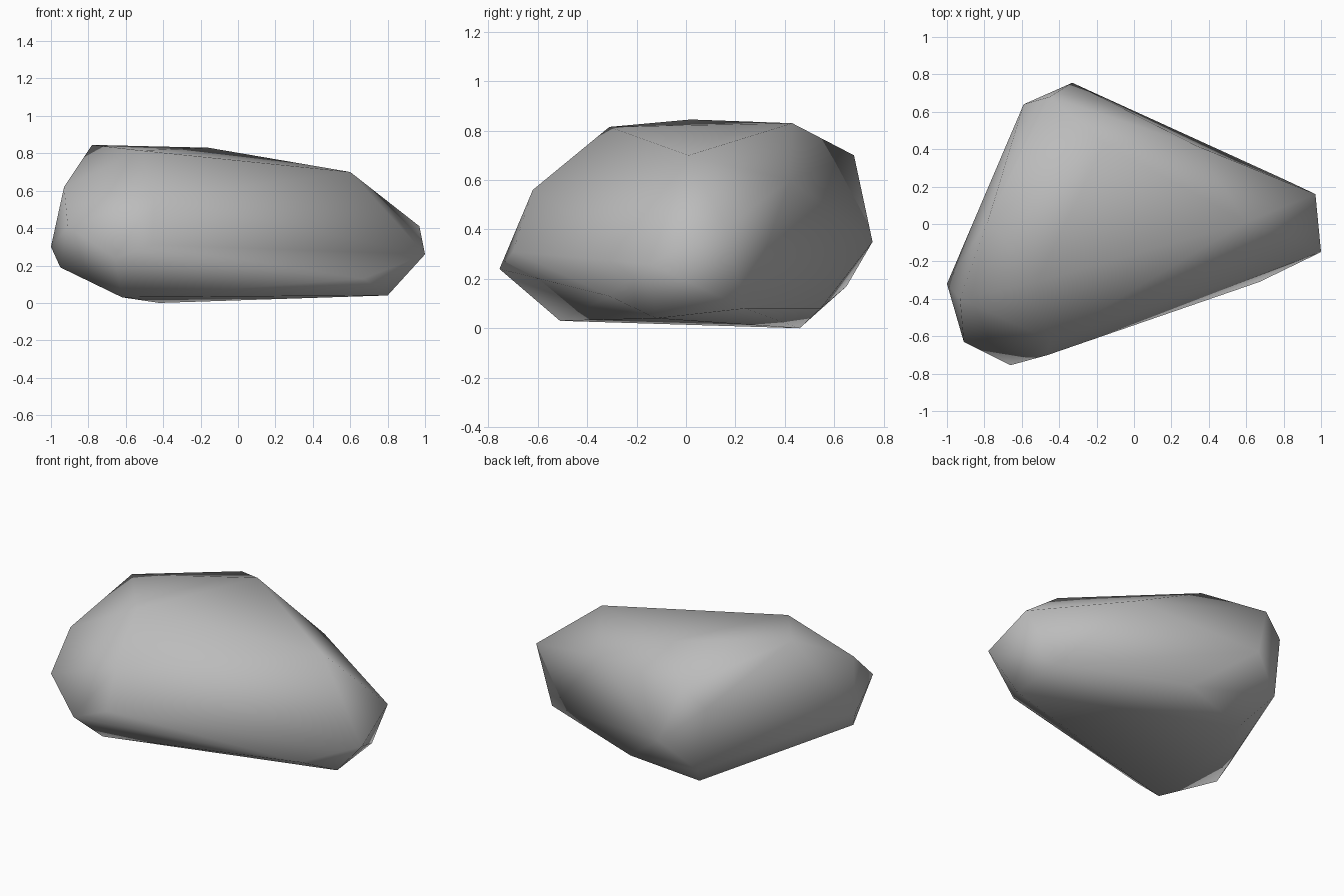
import bpy, bmesh
from mathutils import Vector

cube = bpy.data.objects.get("Cube")
if cube:
    bpy.data.objects.remove(cube, do_unlink=True)

# Corner points of the boulder, grouped by zone
top = [(-.78, .02, .845), (-.52, -.31, .815), (-.16, .43, .83), (.6, .01, .7)]
shoulder = [(-.45, .68, .7), (-.59, .64, .58), (.97, .16, .41),
            (-.93, -.4, .62), (-.91, -.63, .41), (-.45, -.62, .56)]
waist = [(-1, -.32, .3), (-.66, -.755, .24), (-.46, -.7, .31), (1, -.15, .26),
         (-.33, .755, .35), (-.95, -.37, .19)]
base = [(-.62, -.51, .03), (.8, -.12, .04), (.8, .24, .08), (-.42, .46, 0),
        (-.54, .65, .17), (.67, -.31, .13)]
# Two corners of the slightly hollow back face
hollow = [(.33, .42, .6), (.02, .545, .08)]

points = [Vector(p) for p in top + shoulder + waist + base + hollow]
lift = [0] * (len(points) - 2) + [.1, .06]
centre = Vector((-.1, 0, .42))

# Skin the corners, lifting any that lie in a dent, then put them back
for attempt in range(30):
    bm = bmesh.new()
    verts = [bm.verts.new(p + (p - centre) * a) for p, a in zip(points, lift)]
    bmesh.ops.convex_hull(bm, input=verts)
    buried = [i for i, v in enumerate(verts) if not v.is_valid or not v.link_faces]
    if not buried:
        break
    for i in buried:
        lift[i] += .01
    bm.free()
for v, p in zip(verts, points):
    v.co = p
bmesh.ops.recalc_face_normals(bm, faces=bm.faces[:])
for f in bm.faces:
    f.smooth = True

mesh = bpy.data.meshes.new("boulder")
bm.to_mesh(mesh)
bm.free()
boulder = bpy.data.objects.new("boulder", mesh)
bpy.context.collection.objects.link(boulder)

# Plain stone colour
stone = bpy.data.materials.new("stone grey")
stone.use_nodes = True
colour = (.5, .5, .5, 1)
stone.diffuse_color = colour
stone.node_tree.nodes["Principled BSDF"].inputs["Base Color"].default_value = colour
mesh.materials.append(stone)
